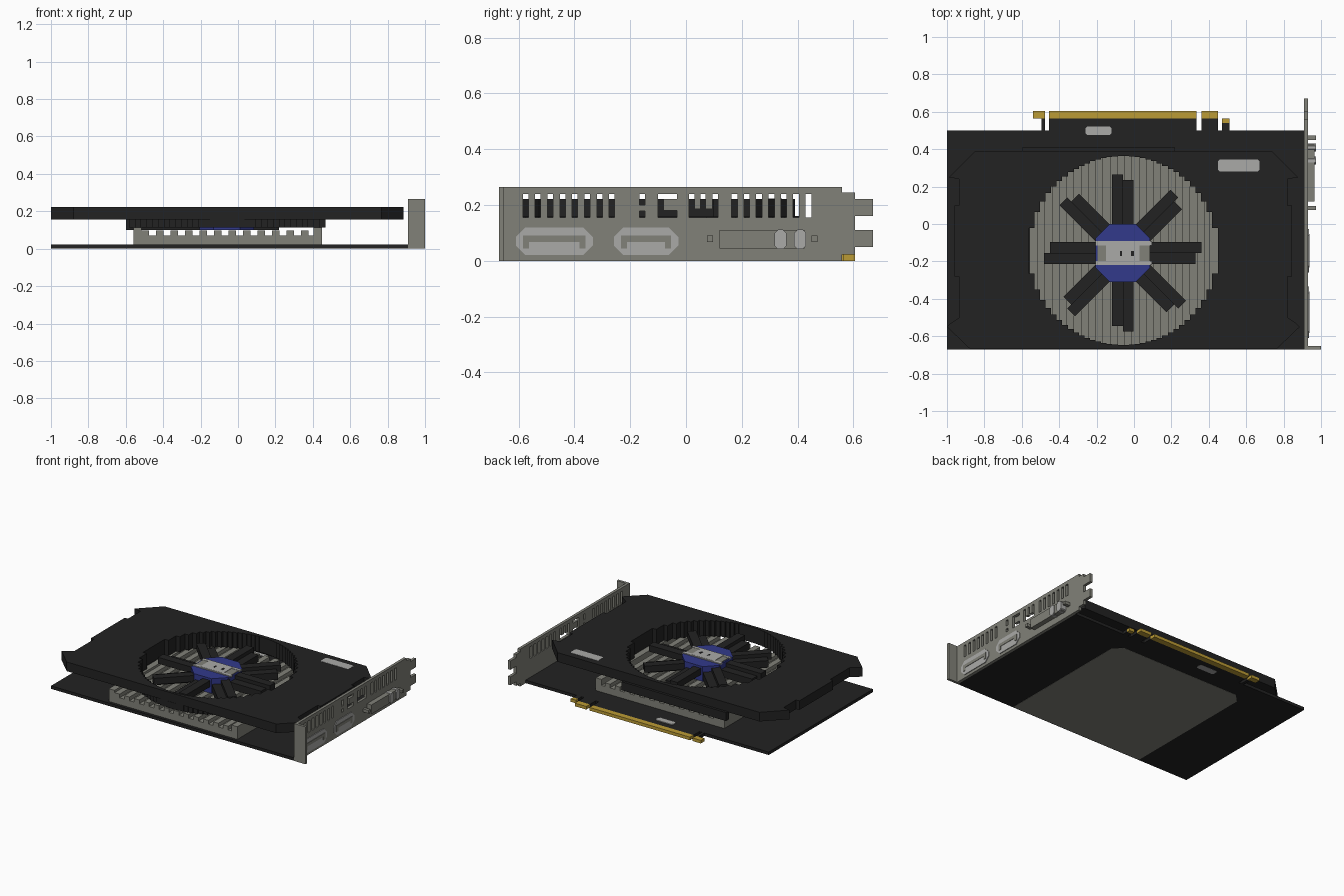
import bpy, bmesh, math
from mathutils import Matrix, Vector

if "Cube" in bpy.data.objects:
    bpy.data.objects.remove(bpy.data.objects["Cube"])


def material(name, rgb):
    m = bpy.data.materials.new(name)
    m.use_nodes = True
    m.diffuse_color = (*rgb, 1)
    m.node_tree.nodes["Principled BSDF"].inputs["Base Color"].default_value = (*rgb, 1)
    return m


BLACK = material("black", (0.016, 0.016, 0.016))
GREY = material("metal grey", (0.22, 0.22, 0.19))
LIGHT = material("light grey", (0.40, 0.40, 0.39))
BLUE = material("blue", (0.032, 0.042, 0.26))
GOLD = material("gold", (0.50, 0.33, 0.035))


def finish(name, bm, mat):
    bmesh.ops.recalc_face_normals(bm, faces=bm.faces)
    me = bpy.data.meshes.new(name)
    bm.to_mesh(me)
    bm.free()
    me.materials.append(mat)
    ob = bpy.data.objects.new(name, me)
    bpy.context.collection.objects.link(ob)
    return ob


def add_box(bm, x, y, z):
    lo, hi = Vector((x[0], y[0], z[0])), Vector((x[1], y[1], z[1]))
    size = hi - lo
    mat = Matrix.Translation((lo + hi) / 2) @ Matrix.Diagonal((*size, 1))
    return bmesh.ops.create_cube(bm, size=1, matrix=mat)["verts"]


def boxes(name, mat, *items):
    bm = bmesh.new()
    for item in items:
        add_box(bm, *item)
    return finish(name, bm, mat)


def prism(name, mat, pts, lo, hi, along_x=False):
    """Extrude an outline along z, or a (y, z) outline along x."""
    bm = bmesh.new()
    place = (lambda a, b, h: (h, a, b)) if along_x else (lambda a, b, h: (a, b, h))
    face = bm.faces.new([bm.verts.new(place(a, b, lo)) for a, b in pts])
    out = bmesh.ops.extrude_face_region(bm, geom=[face])["geom"]
    move = Vector(place(0, 0, hi - lo))
    bmesh.ops.translate(bm, vec=move, verts=[v for v in out if isinstance(v, bmesh.types.BMVert)])
    return finish(name, bm, mat)


def chamfered(a0, a1, b0, b1, c):
    return [(a0 + c, b0), (a1 - c, b0), (a1, b0 + c), (a1, b1 - c),
            (a1 - c, b1), (a0 + c, b1), (a0, b1 - c), (a0, b0 + c)]


def stepped_circle(cx, cy, r, n=34):
    """Circle outline made of square stair steps."""
    top = []
    w = 2 * r / n
    for i in range(n):
        xm = -r + (i + 0.5) * w
        h = math.sqrt(r * r - xm * xm)
        top += [(xm - w / 2, h), (xm + w / 2, h)]
    ring = top + [(x, -h) for x, h in reversed(top)]
    return [(cx + x, cy + y) for x, y in ring]


def cut(target, cutter):
    mod = target.modifiers.new("cut", "BOOLEAN")
    mod.operation = "DIFFERENCE"
    mod.solver = "EXACT"
    mod.object = cutter
    bpy.context.view_layer.objects.active = target
    bpy.ops.object.modifier_apply(modifier=mod.name)


CX, CY, R = -0.057, -0.142, 0.505   # fan opening

# Circuit board with its edge connector
boxes("circuit_board", BLACK, ((-1, 0.91), (-0.67, 0.5), (0.001, 0.022)))
boxes("connector_tabs", BLACK,
      ((-0.495, -0.475), (0.5, 0.565), (0.001, 0.022)),
      ((-0.455, 0.335), (0.5, 0.565), (0.001, 0.022)),
      ((0.36, 0.45), (0.5, 0.565), (0.001, 0.022)),
      ((0.47, 0.51), (0.5, 0.54), (0.001, 0.022)))
boxes("connector_contacts", GOLD,
      ((-0.54, -0.475), (0.565, 0.605), (0, 0.022)),
      ((-0.455, 0.335), (0.565, 0.605), (0, 0.022)),
      ((0.36, 0.45), (0.565, 0.605), (0, 0.022)),
      ((0.47, 0.51), (0.54, 0.565), (0, 0.022)))
prism("board_pad", LIGHT, chamfered(-0.26, -0.12, 0.475, 0.522, 0.01), 0, 0.027)
prism("bottom_plate", GREY, [(-0.6, -0.665), (0.45, -0.665), (0.45, 0.31), (0.39, 0.37),
                             (-0.54, 0.37), (-0.6, 0.31)], 0, 0.008)

# Heat sink: solid base, side walls and evenly spaced fins
fins = [((-0.515 + i * 0.0775, -0.475 + i * 0.0775), (-0.65, 0.37), (0.07, 0.096)) for i in range(12)]
boxes("heat_sink", GREY, ((-0.56, 0.45), (-0.65, 0.37), (0.022, 0.07)),
      ((-0.56, -0.515), (-0.65, 0.37), (0.07, 0.112)),
      ((0.405, 0.45), (-0.65, 0.37), (0.07, 0.112)), *fins)

# Shroud: symmetric notched outline with a round opening
left = [(-0.88, -0.665), (-1, -0.55), (-0.98, -0.53), (-0.935, -0.5), (-0.935, -0.28),
        (-0.96, -0.28), (-0.96, 0.1), (-0.935, 0.1), (-0.935, 0.24), (-0.99, 0.25), (-0.85, 0.39)]
outline = left + [(2 * CX - x, y) for x, y in reversed(left)]
shroud = prism("shroud", BLACK, outline, 0.157, 0.222)
fan_ring = prism("fan_ring", BLACK, stepped_circle(CX, CY, R + 0.02), 0.112, 0.157)
cutter = prism("opening_cutter", BLACK, stepped_circle(CX, CY, R), 0.05, 0.3)
cut(shroud, cutter)
cut(fan_ring, cutter)
bpy.data.objects.remove(cutter)
boxes("shroud_back_lip", BLACK, ((-0.6, 0.22), (0.375, 0.408), (0.1, 0.16)))
prism("shroud_pad", LIGHT, chamfered(0.45, 0.67, 0.28, 0.345, 0.008), 0.218, 0.2235)

# Fan: eight two-step blades around a hub
HX, HY = -0.06, -0.155
bm = bmesh.new()
for i in range(8):
    verts = add_box(bm, (0.08, 0.42), (0, 0.058), (0.145, 0.19))
    verts += add_box(bm, (0.08, 0.39), (-0.058, 0.002), (0.115, 0.165))
    turn = Matrix.Translation((HX, HY, 0)) @ Matrix.Rotation(i * math.pi / 4, 4, "Z")
    bmesh.ops.transform(bm, matrix=turn, verts=verts)
finish("fan_blades", bm, BLACK)
prism("fan_hub", BLUE, [(HX + x, HY + y) for x, y in chamfered(-0.145, 0.145, -0.155, 0.155, 0.075)], 0.1, 0.205)
boxes("hub_band", LIGHT, ((-0.15, 0.03), (-0.21, -0.1), (0.2, 0.212)),
      ((-0.205, 0.095), (-0.115, -0.092), (0.2, 0.211)),
      ((-0.205, 0.095), (-0.218, -0.197), (0.2, 0.211)))
boxes("hub_band_sides", GREY, ((-0.195, -0.15), (-0.197, -0.115), (0.2, 0.209)),
      ((0.03, 0.085), (-0.197, -0.115), (0.2, 0.209)))
boxes("hub_marks", BLACK, ((-0.075, -0.065), (-0.17, -0.145), (0.21, 0.214)),
      ((-0.015, 0.0), (-0.17, -0.145), (0.21, 0.214)))

# Bracket: lower and upper plates joined by posts between the vent slots
BX = (0.91, 0.93)
slots = [(-0.585 + i * 0.0442, -0.565 + i * 0.0442) for i in range(8)]
slots += [(-0.167, -0.147), (-0.1, -0.033), (0.01, 0.115)]
slots += [(0.163 + i * 0.0442, 0.184 + i * 0.0442) for i in range(7)]
edges = [-0.67] + [v for s in slots for v in s] + [0.56]
posts = [(BX, (a, b), (0.155, 0.24)) for a, b in zip(edges[::2], edges[1::2])]
boxes("bracket", GREY, (BX, (-0.67, 0.56), (0, 0.155)), (BX, (-0.67, 0.56), (0.24, 0.265)), *posts,
      (BX, (0.56, 0.605), (0.022, 0.245)),
      (BX, (0.605, 0.67), (0.16, 0.222)), (BX, (0.605, 0.67), (0.05, 0.11)),
      ((0.91, 1.0), (-0.67, -0.652), (0, 0.265)),
      (BX, (-0.167, -0.147), (0.178, 0.2)),
      (BX, (-0.08, -0.033), (0.18, 0.222)),
      (BX, (0.03, 0.052), (0.185, 0.24)), (BX, (0.07, 0.095), (0.185, 0.24)))

# Video ports: light surround with a grey slot
for n, y in enumerate((-0.472, -0.143)):
    w = 0.138 if n == 0 else 0.116
    prism(f"port_surround_{n + 1}", LIGHT, chamfered(y - w, y + w, 0.02, 0.12, 0.035), 0.925, 0.935, True)
    s = w - 0.026
    boxes(f"port_slot_{n + 1}", GREY, ((0.93, 0.938), (y - s, y + s), (0.068, 0.09)),
          ((0.93, 0.938), (y - s, y - s + 0.022), (0.045, 0.068)),
          ((0.93, 0.938), (y + s - 0.022, y + s), (0.045, 0.068)))

# Wide socket with two screws
boxes("wide_socket", GREY, ((0.925, 0.965), (0.12, 0.425), (0.045, 0.11)))
for n, (a, b) in enumerate(((0.318, 0.36), (0.388, 0.43))):
    prism(f"socket_end_{n + 1}", LIGHT, chamfered(a, b, 0.042, 0.112, 0.012), 0.925, 0.972, True)
boxes("socket_screws", GREY, ((0.925, 0.972), (0.075, 0.097), (0.068, 0.09)),
      ((0.925, 0.972), (0.45, 0.472), (0.068, 0.09)))
